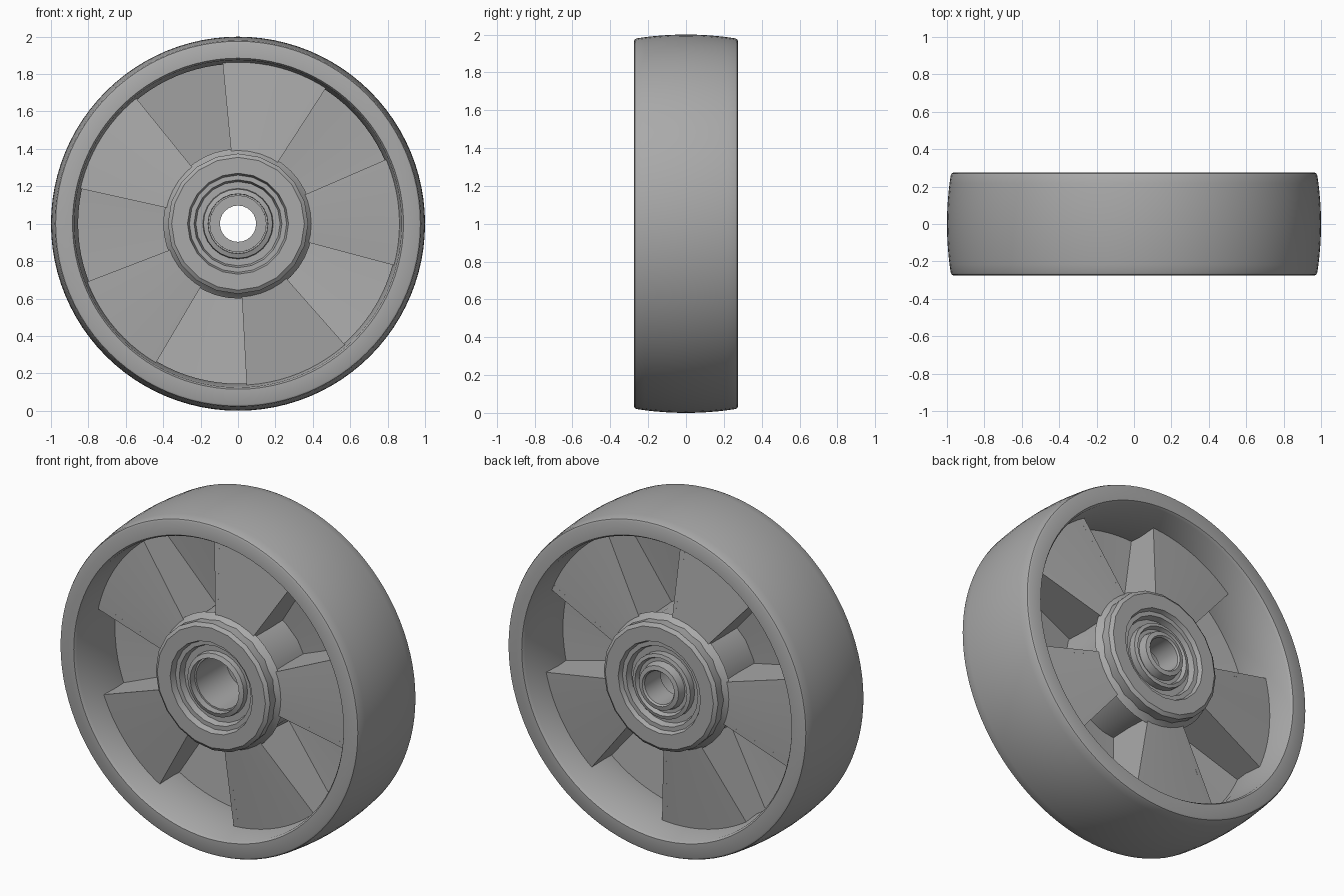
import bpy, bmesh
from math import sin, cos, radians, pi

if "Cube" in bpy.data.objects:
    bpy.data.objects.remove(bpy.data.objects["Cube"], do_unlink=True)

grey = bpy.data.materials.new("plain_grey")
grey.use_nodes = True
grey.diffuse_color = (0.4, 0.4, 0.4, 1)
grey.node_tree.nodes["Principled BSDF"].inputs["Base Color"].default_value = (0.4, 0.4, 0.4, 1)


def polar(r, y, a):
    return (r * cos(a), y, 1 + r * sin(a))


def finish(name, bm, angle):
    bmesh.ops.recalc_face_normals(bm, faces=bm.faces[:])
    mesh = bpy.data.meshes.new(name)
    bm.to_mesh(mesh)
    bm.free()
    mesh.materials.append(grey)
    ob = bpy.data.objects.new(name, mesh)
    bpy.context.collection.objects.link(ob)
    bpy.ops.object.select_all(action="DESELECT")
    bpy.context.view_layer.objects.active = ob
    ob.select_set(True)
    bpy.ops.object.shade_smooth_by_angle(angle=radians(angle))
    return ob


def bridge(bm, rings, closed):
    """Join neighbouring rings of vertices with quads."""
    pairs = list(zip(rings, rings[1:]))
    if closed:
        pairs.append((rings[-1], rings[0]))
    for p, q in pairs:
        for i in range(len(p)):
            j = (i + 1) % len(p)
            bm.faces.new((p[i], p[j], q[j], q[i]))


def lathe(name, profile, sides, angle=30):
    """Spin a closed (radius, y) outline around the axle."""
    bm = bmesh.new()
    rings = [[bm.verts.new(polar(r, y, 2 * pi * k / sides)) for r, y in profile]
             for k in range(sides)]
    bridge(bm, rings, True)
    return finish(name, bm, angle)


def wedge(bm, start, end, section, steps):
    """Sweep a (radius, y) section between two angles in degrees."""
    rings = []
    for k in range(steps + 1):
        a = radians(start + (end - start) * k / steps)
        rings.append([bm.verts.new(polar(r, y, a)) for r, y in section])
    bridge(bm, rings, False)
    bm.faces.new(rings[0])
    bm.faces.new(rings[-1])


# Crowned tread with the flat side faces and the drafted inner wall
crown = [(1 - 0.02 * (y / 0.26) ** 2, y) for y in [0.26 * k / 6 for k in range(-6, 7)]]
inner = [(0.965, 0.275), (0.885, 0.275), (0.875, 0.26), (0.855, 0),
         (0.875, -0.26), (0.885, -0.275), (0.965, -0.275)]
lathe("rim_and_tread", crown + [(0.975, 0.27)] + inner + [(0.975, -0.27)], 96)

# Hub barrel with chamfered ends and stepped bearing seats
hub = [(0.355, -0.25), (0.375, -0.235), (0.365, 0), (0.375, 0.235), (0.355, 0.25),
       (0.27, 0.25), (0.26, 0.225), (0.235, 0.225), (0.225, 0.19),
       (0.15, 0.19), (0.15, -0.18), (0.225, -0.18), (0.235, -0.215), (0.26, -0.215), (0.27, -0.25)]
lathe("hub", hub, 20)

# Axle sleeve: wide bore at the front, narrow bore at the back
sleeve = [(0.16, -0.22), (0.185, -0.21), (0.19, -0.17), (0.19, 0.23),
          (0.17, 0.235), (0.16, 0.21), (0.14, 0.21), (0.13, 0.255), (0.105, 0.26),
          (0.097, 0.25), (0.097, 0.1), (0.15, 0.1)]
lathe("axle_sleeve", sleeve, 24)

# Pleated web: plates step alternately to the front and the back
R0, R1, Y0, Y1, T = 0.33, 0.88, 0.165, 0.105, 0.03
HALF, WALL = 19.2, 2.4
bm = bmesh.new()
for i in range(10):
    side = -1 if i % 2 == 0 else 1
    mid = 76.25 + 36 * i
    plate = [(R0, side * Y0), (R1, side * Y1), (R1, side * (Y1 - T)), (R0, side * (Y0 - T))]
    wedge(bm, mid - HALF, mid + HALF, plate, 6)
    wall = [(R0, -Y0), (R1, -Y1), (R1, Y1), (R0, Y0)]
    wedge(bm, mid + HALF - WALL, mid + HALF, wall, 1)
finish("pleated_web", bm, 25)

# Small fillet rings where the web meets the hub and the rim
for side, label in ((-1, "front"), (1, "back")):
    lathe(label + "_hub_fillet",
          [(0.36, side * 0.2), (0.375, side * 0.175), (0.4, side * 0.15), (0.36, side * 0.13)], 40)
